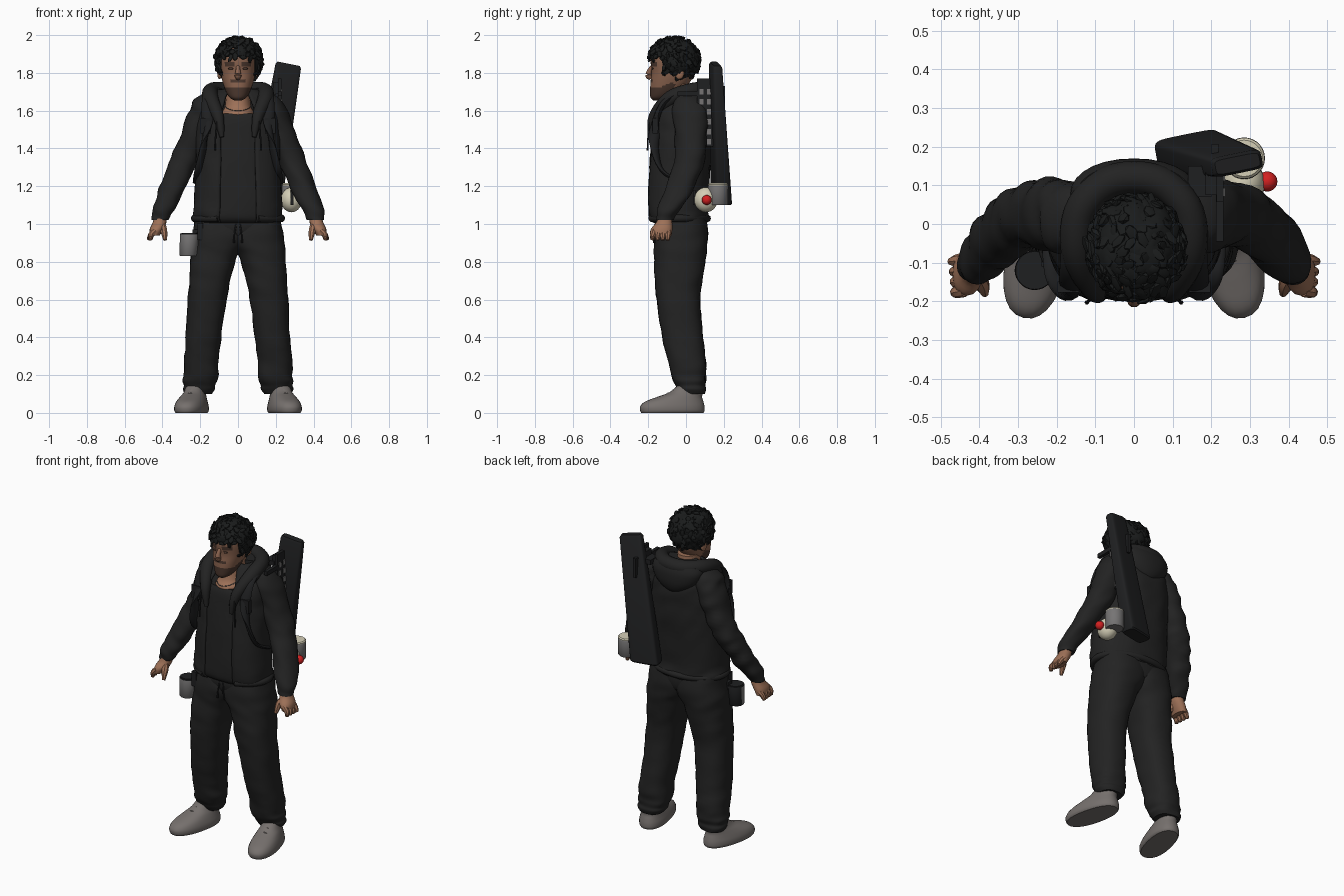
import bpy, bmesh, math, random
from mathutils import Vector, Matrix, noise

if "Cube" in bpy.data.objects:
    bpy.data.objects.remove(bpy.data.objects["Cube"])

random.seed(4)


def mat(name, r, g, b):
    m = bpy.data.materials.new(name)
    m.diffuse_color = (r, g, b, 1)
    m.use_nodes = True
    m.node_tree.nodes["Principled BSDF"].inputs["Base Color"].default_value = m.diffuse_color
    return m


CLOTH = mat("charcoal cloth", .0165, .0165, .0165)
HAIR = mat("black hair", .010, .011, .011)
SKIN = mat("skin", .34, .165, .097)
BEARD = mat("beard brown", .068, .037, .026)
SHOE = mat("warm grey", .18, .162, .153)
METAL = mat("metal grey", .18, .175, .175)
CREAM = mat("cream", .66, .62, .47)
RED = mat("red", .65, .015, .015)
GEAR = mat("black gear", .0135, .014, .015)
FACE = mat("tanned face", .25, .122, .075)


def finish(name, bm, mats, smooth=40):
    bmesh.ops.recalc_face_normals(bm, faces=bm.faces)
    me = bpy.data.meshes.new(name)
    bm.to_mesh(me)
    bm.free()
    for m in mats if isinstance(mats, list) else [mats]:
        me.materials.append(m)
    ob = bpy.data.objects.new(name, me)
    bpy.context.collection.objects.link(ob)
    if smooth:
        bpy.ops.object.select_all(action='DESELECT')
        ob.select_set(True)
        bpy.context.view_layer.objects.active = ob
        bpy.ops.object.shade_smooth_by_angle(angle=math.radians(smooth))
    return ob


def catmull(pts, sub):
    out = []
    for i in range(len(pts) - 1):
        p = [pts[max(0, min(len(pts) - 1, i + k))] for k in (-1, 0, 1, 2)]
        for s in range(sub):
            t = s / sub
            out.append([.5 * (2 * b + (c - a) * t + (2 * a - 5 * b + 4 * c - d) * t * t
                              + (3 * b - a - 3 * c + d) * t ** 3) for a, b, c, d in zip(*p)])
    return out + [list(pts[-1])]


def loft(name, rings, mats, n=28, sub=4, power=2.2, yaw=0, wrinkle=0, gap=0, rule=None):
    """Horizontal rings (x, y, z, rx, ry) joined into a skin; gap leaves the front open."""
    bm = bmesh.new()
    rows = []
    for x, y, z, rx, ry in catmull(rings, sub):
        row = []
        for i in range(n + (1 if gap else 0)):
            a = -math.pi / 2 + gap + (2 * math.pi - 2 * gap) * i / n
            c, s = math.cos(a), math.sin(a)
            px = rx * math.copysign(abs(c) ** (2 / power), c)
            py = ry * math.copysign(abs(s) ** (2 / power), s)
            q = Vector((px * math.cos(yaw) - py * math.sin(yaw) + x,
                        px * math.sin(yaw) + py * math.cos(yaw) + y, z))
            if wrinkle:
                k = wrinkle * noise.noise(Vector((q.x * 9, q.y * 9, q.z * 16 + q.x * 8)))
                q += Vector((px, py, 0)).normalized() * k
            row.append(bm.verts.new(q))
        rows.append(row)
    for r0, r1 in zip(rows, rows[1:]):
        for i in range(n):
            j = i + 1 if gap else (i + 1) % n
            bm.faces.new((r0[i], r0[j], r1[j], r1[i]))
    if not gap:
        bm.faces.new(rows[0])
        bm.faces.new(rows[-1])
    if rule:
        for f in bm.faces:
            f.material_index = rule(f.calc_center_median())
    return finish(name, bm, mats)


def span(z, x0, x1, y0, y1):
    return ((x0 + x1) / 2, (y0 + y1) / 2, z, (x1 - x0) / 2, (y1 - y0) / 2)


def flip(rings, s):
    return [(s * r[0],) + tuple(r[1:]) for r in rings]


def tube(name, pts, m, n=10, sub=5, flat=1):
    """Round tube through points (x, y, z, radius)."""
    bm = bmesh.new()
    path = catmull(pts, sub)
    rows = []
    for i, p in enumerate(path):
        d = Vector(path[min(i + 1, len(path) - 1)][:3]) - Vector(path[max(i - 1, 0)][:3])
        rot = d.to_track_quat('Z', 'Y')
        rows.append([bm.verts.new(Vector(p[:3]) + rot @ Vector((
            p[3] * math.cos(2 * math.pi * k / n), flat * p[3] * math.sin(2 * math.pi * k / n), 0)))
            for k in range(n)])
    for a, b in zip(rows, rows[1:]):
        for k in range(n):
            bm.faces.new((a[k], a[(k + 1) % n], b[(k + 1) % n], b[k]))
    bm.faces.new(rows[0])
    bm.faces.new(rows[-1])
    return finish(name, bm, m)


def ball(name, c, s, m):
    bm = bmesh.new()
    bmesh.ops.create_uvsphere(bm, u_segments=24, v_segments=14, radius=1,
                              matrix=Matrix.Translation(c) @ Matrix.Diagonal((*s, 1)))
    return finish(name, bm, m)


def boxes(name, items, m):
    """Several axis-aligned boxes (centre, size) as one object."""
    bm = bmesh.new()
    for c, s in items:
        bmesh.ops.create_cube(bm, size=1, matrix=Matrix.Translation(c) @ Matrix.Diagonal((*s, 1)))
    return finish(name, bm, m, 0)


# Head with beard painted on the jaw, neck, facial features
def face_rule(c):
    jaw = c.z < 1.72 + max(0, c.y + .14) * .5 and c.y < -.06
    moustache = abs(c.z - 1.757) < .006 and abs(c.x) < .04 and c.y < -.1
    brow = abs(c.z - 1.845) < .008 and .02 < abs(c.x) < .07 and c.y < -.1
    return 1 if jaw or brow or moustache else 0


loft("head", [span(z, -w, w, f, b) for z, w, f, b in (
    (1.655, .022, -.175, -.12), (1.67, .045, -.188, -.08), (1.70, .064, -.19, -.03), (1.75, .081, -.188, .02),
    (1.80, .092, -.182, .045), (1.87, .096, -.187, .06), (1.93, .085, -.17, .05), (1.97, .04, -.12, .0))],
    [FACE, BEARD], n=40, sub=6, rule=face_rule)
loft("neck", [span(z, -w, w, f, b) for z, w, f, b in (
    (1.54, .085, -.13, .05), (1.575, .085, -.158, .05), (1.595, .083, -.156, .05), (1.63, .068, -.13, .045),
    (1.74, .06, -.11, .04))], SKIN)
tube("nose", [(0, -.178, 1.835, .010), (0, -.194, 1.81, .013), (0, -.198, 1.785, .018), (0, -.184, 1.772, .012)], FACE)
for s in (-1, 1):
    ball("ear", (s * .098, -.035, 1.80), (.012, .025, .034), SKIN)
    ball("eye", (s * .038, -.178, 1.823), (.015, .006, .006), BEARD)
tube("necklace", [(.07 * math.sin(a), -.07 - .096 * math.cos(a), 1.63 - .03 * math.cos(a), .002)
                  for a in [math.pi * (k / 4 - 1) for k in range(9)]], METAL, n=6)

# Tousled hair: rough dome plus many tilted clumps that leave the face free
bm = bmesh.new()
bmesh.ops.create_icosphere(bm, subdivisions=4, radius=1,
                           matrix=Matrix.Translation((.003, -.062, 1.868)) @ Matrix.Diagonal((.124, .137, .12, 1)))
for v in bm.verts:
    low = 1.885 if v.co.y < -.12 else (1.785 if v.co.y < -.05 else 1.748)
    v.co.z = max(v.co.z, low)
    if v.co.z > low:
        v.co += (v.co - Vector((0, -.06, 1.87))) * .12 * noise.noise(v.co * 22)
for i in range(260):
    zz = 1 - 2 * (i + .5) / 260
    a = i * 2.39996
    r = math.sqrt(1 - zz * zz)
    n = Vector((r * math.cos(a), r * math.sin(a), zz))
    p = Vector((.004 + .122 * n.x, -.065 + .135 * n.y, 1.866 + .12 * n.z)) + n * random.uniform(-.004, .006)
    low = random.uniform(1.868, 1.89) if p.y < -.13 else (1.79 if p.y < -.06 else 1.755)
    if p.z < low:
        continue
    tilt = Matrix.Rotation(random.uniform(0, 6), 4, 'Z') @ Matrix.Rotation(random.uniform(-.5, .5), 4, 'X')
    rot = n.to_track_quat('Z', 'Y').to_matrix().to_4x4() @ tilt
    size = Matrix.Diagonal((random.uniform(.011, .018), random.uniform(.018, .03), random.uniform(.007, .012), 1))
    bmesh.ops.create_icosphere(bm, subdivisions=1, radius=1, matrix=Matrix.Translation(p) @ rot @ size)
finish("tousled_hair", bm, HAIR, 40)

# Shirt and open jacket
body = [(1.005, .215, -.175, .11), (1.03, .235, -.20, .12), (1.1, .232, -.208, .115), (1.3, .222, -.202, .13),
        (1.45, .222, -.19, .14), (1.55, .215, -.178, .14), (1.62, .195, -.155, .135), (1.68, .15, -.11, .12),
        (1.715, .10, -.07, .10)]
loft("shirt", [span(z, -w + .015, w - .015, f + .009, b - .015) for z, w, f, b in body[:6]]
     + [span(1.585, -.17, .17, -.156, .11)], CLOTH, n=36, power=2.4, wrinkle=.005)
jacket = loft("jacket", [span(z, -w, w, f, b) for z, w, f, b in body], CLOTH, n=48, power=2.4,
              wrinkle=.01, gap=.36)
mod = jacket.modifiers.new("thickness", 'SOLIDIFY')
mod.thickness = .012
tube("jacket_hem", [(.230 * math.sin(a), -.043 - .155 * math.cos(a), 1.03, .02)
                    for a in [.47 + (2 * math.pi - .94) * k / 12 for k in range(13)]], CLOTH)

# Hood: collar ring and the bag hanging on the back
tube("hood_collar", flip([(.085, -.19, 1.46, .012), (.105, -.168, 1.57, .03), (.145, -.08, 1.665, .042),
     (.14, .03, 1.705, .042), (.08, .10, 1.71, .043), (0, .12, 1.71, .043)], 1)
     + [(-.08, .10, 1.71, .043), (-.14, .03, 1.705, .042), (-.145, -.08, 1.665, .042),
        (-.105, -.168, 1.57, .03), (-.085, -.19, 1.46, .012)], CLOTH, n=14)
loft("hood_bag", [span(z, -w, w, -.02, b) for z, w, b in (
    (1.55, .05, .135), (1.575, .10, .155), (1.62, .145, .168), (1.68, .165, .168), (1.72, .15, .155))], CLOTH)

arm = [(.12, .01, 1.70, .035, .045), (.155, .015, 1.665, .068, .08), (.185, .02, 1.6, .073, .095),
       (.217, .025, 1.5, .073, .09), (.277, .022, 1.36, .075, .08), (.313, .0, 1.27, .074, .076),
       (.365, -.055, 1.15, .066, .07), (.398, -.09, 1.075, .058, .062), (.408, -.105, 1.035, .048, .05),
       (.412, -.11, 1.02, .042, .044)]
leg = [span(*r) for r in ((1.03, -.05, .225, -.15, .105), (.95, -.06, .24, -.168, .118), (.885, -.035, .248, -.168, .112),
       (.83, .004, .251, -.167, .105), (.72, .035, .258, -.165, .09), (.6, .062, .266, -.155, .074),
       (.4, .088, .276, -.125, .09), (.26, .105, .286, -.092, .106), (.2, .105, .286, -.08, .104),
       (.17, .108, .294, -.07, .107), (.145, .118, .288, -.055, .103), (.125, .12, .292, -.045, .106),
       (.10, .14, .28, -.03, .098))]
shoe = [(.0, .0, .074, .168), (.012, .0, .081, .174), (.035, .0, .081, .173), (.06, .01, .074, .157),
        (.085, .04, .064, .12), (.11, .075, .054, .088), (.15, .095, .045, .06)]
for s, side in ((-1, "right"), (1, "left")):
    loft(side + "_sleeve", flip(arm, s), CLOTH, wrinkle=.014, sub=6)
    loft(side + "_trouser_leg", flip(leg, s), CLOTH, wrinkle=.007, sub=5, power=2.4)
    # Hand: palm, four fingers and a thumb
    loft(side + "_palm", flip([(.41, -.11, 1.05, .03, .034), (.415, -.115, 1.01, .036, .042),
         (.430, -.128, .975, .037, .056), (.442, -.13, .94, .028, .054)], s), SKIN, n=16)
    for k in range(4):
        y = -.172 + k * .027
        tube(side + "_finger", flip([(.438, y, .965, .017), (.46, y - .004, .942, .016),
             (.462 + .004 * k, y - .006, .915, .010)], s), SKIN, n=8, sub=3)
    tube(side + "_thumb", flip([(.41, -.13, 1.0, .021), (.393, -.158, .965, .02), (.386, -.18, .915, .010)], s),
         SKIN, n=8, sub=3)
    # Shoe turned outwards, with laces
    t = s * .23
    loft(side + "_shoe", [(s * .246 - y * math.sin(t), -.072 + y * math.cos(t), z, rx, ry)
                          for z, y, rx, ry in shoe], SHOE, yaw=t, power=2.3)
    for k in range(3):
        y, z = -.045 + k * .028, .084 + k * .016
        cx, cy = s * .246 - y * math.sin(t), -.072 + y * math.cos(t)
        tube(side + "_lace", [(cx - .03, cy, z - .008, .004), (cx, cy - .006, z + .003, .005),
                              (cx + .03, cy, z - .008, .004)], SHOE, n=6)
    # Shoulder strap with buckle pouch, hood string, waist string
    tube(side + "_strap", flip([(.155, .0, 1.715, .03), (.16, -.115, 1.645, .032), (.165, -.163, 1.53, .032),
         (.185, -.166, 1.4, .026), (.212, -.125, 1.28, .02), (.222, -.02, 1.22, .018)], s), GEAR, flat=.5)
    boxes(side + "_strap_pouch", [((s * .17, -.163, 1.52), (.055, .028, .08))], GEAR)
    tube(side + "_hood_string", flip([(.11, -.192, 1.57, .005), (.118, -.200, 1.48, .004),
         (.122, -.203, 1.39, .006)], s), GEAR, n=6)
    tube(side + "_waist_string", flip([(.01, -.163, 1.0, .005), (.018, -.170, .95, .004),
         (.022, -.170, .90, .006)], s), GEAR, n=6)

# Waist of the trousers
loft("trouser_waist", [span(z, -w, w, f, b) for z, w, f, b in (
    (.90, .08, -.12, .075), (.94, .18, -.155, .105), (1.0, .226, -.166, .112), (1.06, .21, -.15, .10))],
    CLOTH, power=2.2)

# Long slanted case on the back, its top cut at a slope, with rail and lattice plate
case = loft("back_case", [(.142, .187, 1.10, .080, .040), (.143, .187, 1.108, .086, .046),
                          (.266, .157, 1.835, .066, .026), (.268, .156, 1.848, .058, .019)],
            GEAR, power=6, yaw=.2, sub=1, n=32)
for v in case.data.vertices:
    if v.co.z > 1.8:
        v.co.z -= .2 * (v.co.x - .268)
boxes("case_rail", [((.222, .10, 1.59), (.018, .085, .36)), ((.205, .105, 1.72), (.04, .06, .06)),
                    ((.222, .03, 1.69), (.02, .15, .025)), ((.17, .11, 1.70), (.06, .08, .03))], GEAR)
boxes("lattice_windows", [((.233, y, 1.435 + .053 * k), (.006, .022, .03))
                          for y in (.082, .122) for k in range(6)], METAL)
boxes("case_clip", [((.21, .19, 1.67), (.018, .035, .12))], GEAR)

# Lantern pot: cream body, metal cup and red knob
ball("cream_pot", (.283, .105, 1.128), (.056, .062, .066), CREAM)
loft("metal_cup", [(.285, .17, z, r, r) for z, r in ((1.1, .048), (1.105, .052), (1.2, .054), (1.205, .052))],
     METAL, power=2, sub=1)
loft("cup_lid", [(.285, .17, z, r, r) for z, r in ((1.195, .05), (1.21, .053), (1.216, .047))], CREAM, power=2, sub=1)
boxes("pot_handle", [((.285, .043, 1.14), (.016, .012, .08))], GEAR)
ball("red_knob", (.345, .11, 1.127), (.026, .026, .026), RED)

# Mug hanging at the hip, dark holder half behind and dark inside
loft("hip_mug", [(-.257 + .006 * k, -.12, z, r, r) for k, z, r in
                 ((-1, .83, .042), (-1, .835, .046), (0, .945, .051), (0, .95, .049))], [METAL, GEAR],
     power=2, sub=1, rule=lambda c: 1 if c.y > -.112 or c.z > .944 else 0)
loft("mug_inside", [(-.257, -.12, z, .043, .043) for z in (.94, .953)], GEAR, power=2, sub=1)
tube("mug_handle", [(-.212, -.12, .93, .009), (-.18, -.125, .92, .009), (-.18, -.125, .87, .009),
                    (-.22, -.12, .855, .009)], GEAR, n=8)
boxes("hip_clip", [((-.2, -.13, .96), (.03, .04, .09)), ((-.215, -.09, .92), (.05, .04, .1))], GEAR)
